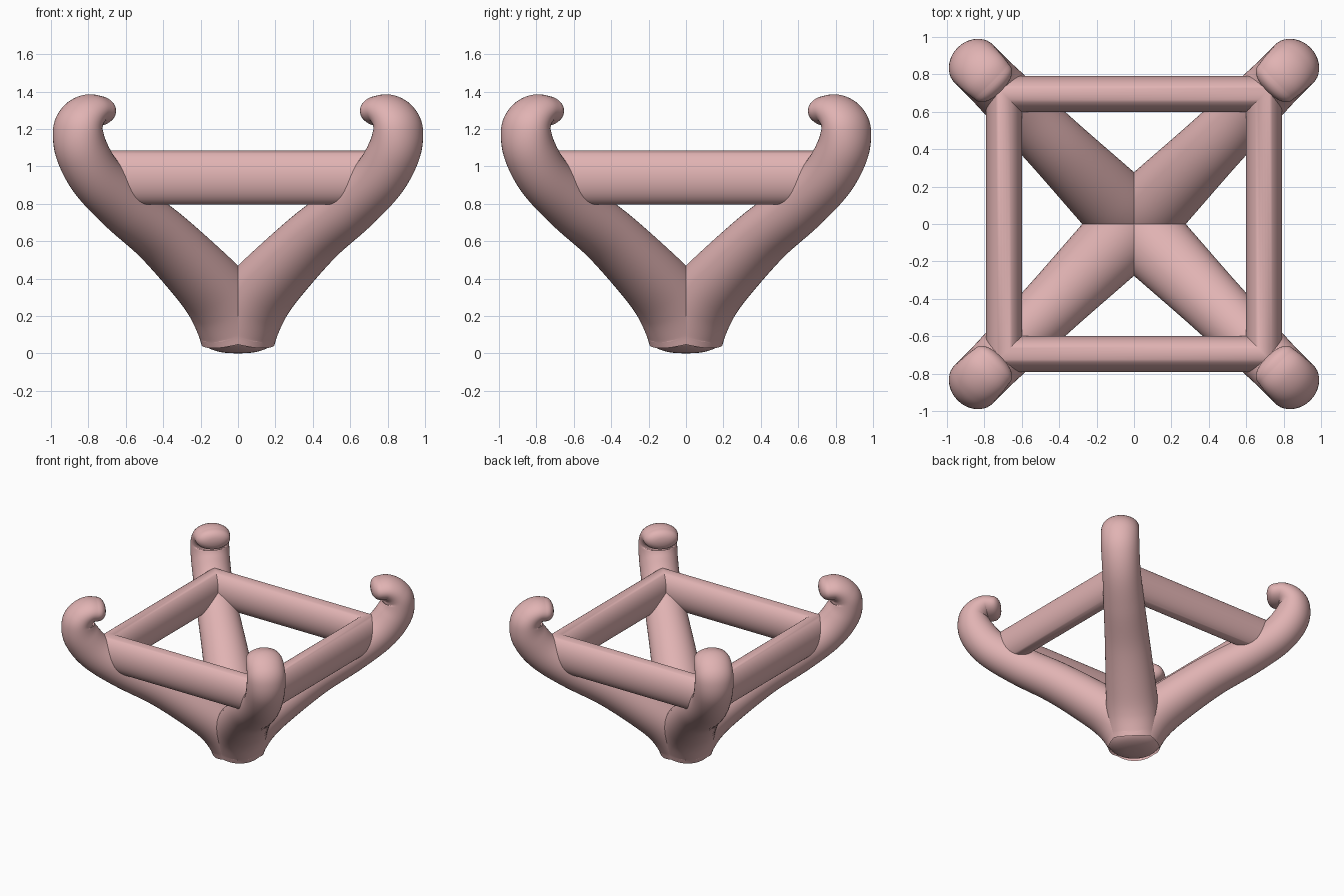
import bpy, bmesh, math
from mathutils import Vector

if "Cube" in bpy.data.objects:
    bpy.data.objects.remove(bpy.data.objects["Cube"])

mat = bpy.data.materials.new("rose_metal")
mat.diffuse_color = (0.75, 0.45, 0.45, 1)
mat.use_nodes = True
mat.node_tree.nodes["Principled BSDF"].inputs["Base Color"].default_value = mat.diffuse_color


def make_object(name, verts, faces, angle=40):
    mesh = bpy.data.meshes.new(name)
    mesh.from_pydata(verts, [], faces)
    bm = bmesh.new()
    bm.from_mesh(mesh)
    bmesh.ops.recalc_face_normals(bm, faces=bm.faces)
    bm.to_mesh(mesh)
    bm.free()
    mesh.materials.append(mat)
    ob = bpy.data.objects.new(name, mesh)
    bpy.context.collection.objects.link(ob)
    bpy.ops.object.select_all(action='DESELECT')
    ob.select_set(True)
    bpy.context.view_layer.objects.active = ob
    bpy.ops.object.shade_smooth_by_angle(angle=math.radians(angle))
    return ob


def loft(rings, closed=False):
    """Join equal-sized rings of points into one skin."""
    n, m = len(rings[0]), len(rings)
    verts = [p for ring in rings for p in ring]
    faces = []
    for i in range(m if closed else m - 1):
        k = (i + 1) % m
        for j in range(n):
            l = (j + 1) % n
            faces.append((i * n + j, i * n + l, k * n + l, k * n + j))
    if not closed:
        faces += [tuple(range(n)), tuple(range((m - 1) * n, m * n))]
    return verts, faces


def spline(pts, steps=8):
    """Catmull-Rom interpolation through the control points."""
    p = [Vector(q) for q in pts]
    p = [2 * p[0] - p[1]] + p + [2 * p[-1] - p[-2]]
    out = []
    for i in range(1, len(p) - 2):
        a, b, c, d = p[i - 1:i + 3]
        for s in range(steps):
            t = s / steps
            out.append(0.5 * (2 * b + (c - a) * t + (2 * a - 5 * b + 4 * c - d) * t * t
                              + (3 * b - a - 3 * c + d) * t ** 3))
    return out + [p[-2]]


# Prong path: radius from axis, height, in-plane half size, sideways half size
PRONG = [(0.0, 0.09, 0.2, 0.2), (0.035, 0.17, 0.2, 0.202), (0.13, 0.29, 0.187, 0.2),
         (0.28, 0.415, 0.172, 0.19), (0.57, 0.62, 0.155, 0.17), (0.86, 0.79, 0.147, 0.155),
         (1.07, 0.94, 0.143, 0.145), (1.18, 1.08, 0.138, 0.145), (1.21, 1.19, 0.122, 0.145),
         (1.185, 1.255, 0.105, 0.142), (1.13, 1.295, 0.09, 0.138), (1.07, 1.297, 0.082, 0.13)]


def prong(name, turn):
    pts = spline(PRONG)
    sections = []
    for i, q in enumerate(pts):
        a, b = pts[max(i - 1, 0)], pts[min(i + 1, len(pts) - 1)]
        t = Vector((b[0] - a[0], b[1] - a[1])).normalized()
        if i == 0:
            t = Vector((0, 1))
        sections.append((q[0], q[1], q[2], q[3], t))
    # rounded tip
    r, z, h, w, t = sections[-1]
    for k in range(1, 7):
        f = k / 6 * math.pi / 2 * 0.97
        c, s = math.cos(f) ** 0.8, math.sin(f) * 0.065
        sections.append((r + t.x * s, z + t.y * s, h * c, w * c, t))
    ca, sa = math.cos(turn), math.sin(turn)
    rings = []
    for r, z, h, w, t in sections:
        ring = []
        for j in range(40):
            u = 2 * math.pi * j / 40
            rr = r + t.y * h * math.cos(u)
            zz = z - t.x * h * math.cos(u)
            y = w * math.sin(u)
            ring.append((rr * ca - y * sa, rr * sa + y * ca, zz))
        rings.append(ring)
    make_object(name, *loft(rings))


for i, label in enumerate(("back_right", "back_left", "front_left", "front_right")):
    prong(label + "_prong", math.pi / 4 + i * math.pi / 2)

# Rounded foot where the prongs meet
foot = spline([(0.004, 0.0), (0.08, 0.005), (0.145, 0.023), (0.185, 0.052), (0.203, 0.09), (0.19, 0.1)], 4)
make_object("foot", *loft([[(p[0] * math.cos(2 * math.pi * j / 48), p[0] * math.sin(2 * math.pi * j / 48), p[1])
                            for j in range(48)] for p in foot]), angle=50)

# Square gallery frame: oval section mitred at four corners
rings = []
for sx, sy in ((1, 1), (-1, 1), (-1, -1), (1, -1)):
    ring = []
    for j in range(40):
        u = 2 * math.pi * j / 40
        d = 0.695 + 0.097 * math.cos(u)
        ring.append((sx * d, sy * d, 0.94 + 0.145 * math.sin(u)))
    rings.append(ring)
make_object("square_frame", *loft(rings, closed=True))
